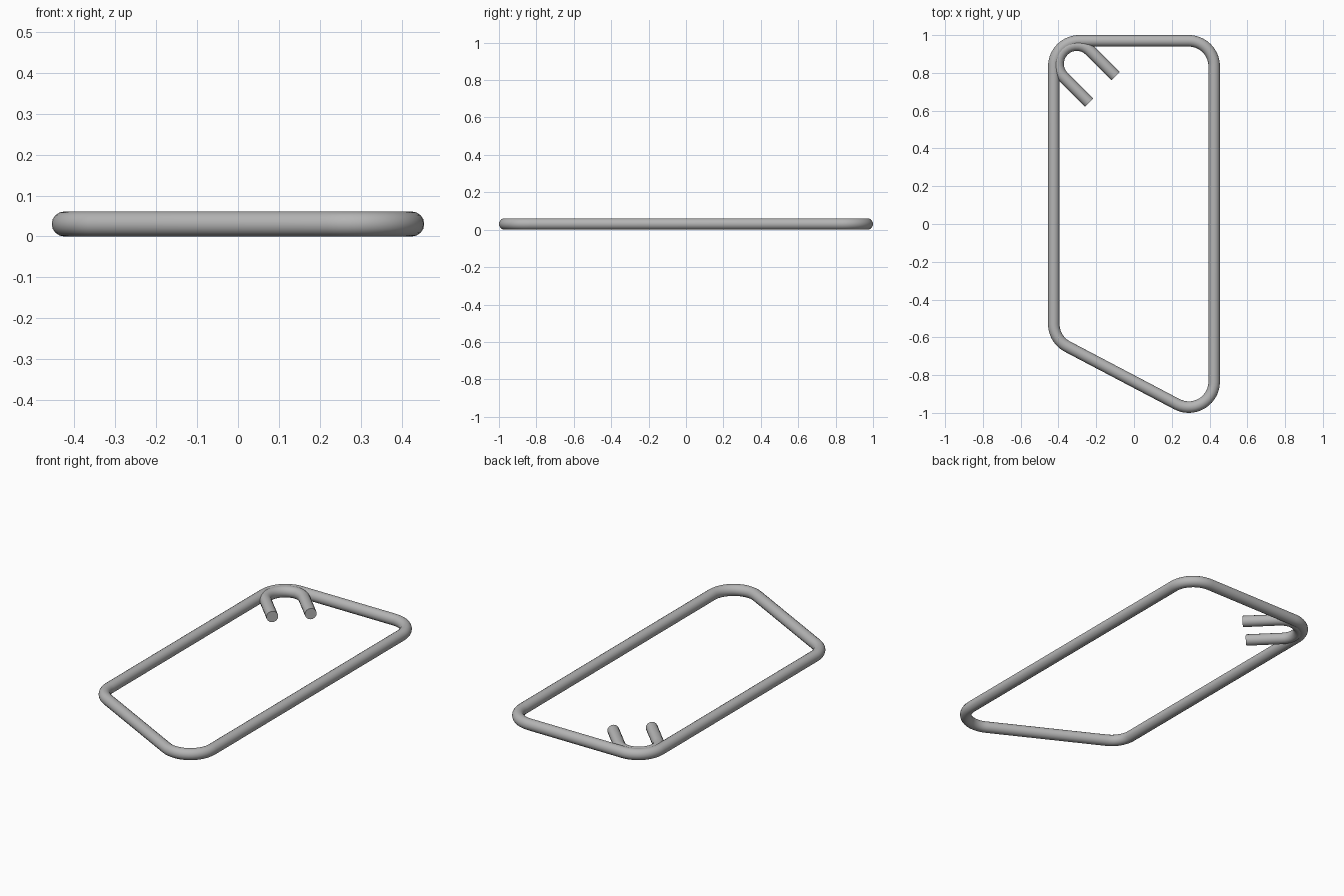
import bpy
from math import cos, sin, radians, atan2, degrees

cube = bpy.data.objects.get("Cube")
if cube:
    bpy.data.objects.remove(cube, do_unlink=True)

ROD = 0.0305      # rod radius
BEND = 0.1345     # centreline radius of the frame corners
STEPS = 14

steel = bpy.data.materials.new("grey steel")
steel.use_nodes = True
grey = (0.46, 0.46, 0.46, 1)
steel.diffuse_color = grey
steel.node_tree.nodes["Principled BSDF"].inputs["Base Color"].default_value = grey


def arc(cx, cy, r, start, end):
    angles = [radians(start + (end - start) * i / STEPS) for i in range(STEPS + 1)]
    return [(cx + r * cos(a), cy + r * sin(a)) for a in angles]


def rod(name, path, closed):
    """Sweep a round bar along a flat path."""
    curve = bpy.data.curves.new(name, "CURVE")
    curve.dimensions = "3D"
    curve.bevel_depth = ROD
    curve.bevel_resolution = 6
    curve.use_fill_caps = not closed
    spline = curve.splines.new("POLY")
    spline.points.add(len(path) - 1)
    for point, (x, y) in zip(spline.points, path):
        point.co = (x, y, ROD, 1)
    spline.use_cyclic_u = closed
    obj = bpy.data.objects.new(name, curve)
    bpy.context.collection.objects.link(obj)
    bpy.ops.object.select_all(action="DESELECT")
    obj.select_set(True)
    bpy.context.view_layer.objects.active = obj
    bpy.ops.object.convert(target="MESH")
    obj = bpy.context.view_layer.objects.active
    obj.data.materials.clear()
    obj.data.materials.append(steel)
    bpy.ops.object.shade_smooth_by_angle(angle=radians(40))


# Closed frame: four rounded corners, with a slanted front bar
cx, cy, front_left_y = 0.29, 0.835, -0.53
slant = degrees(atan2(front_left_y + cy, 2 * cx))
frame = (arc(cx, cy, BEND, 0, 90)
         + arc(-cx, cy, BEND, 90, 180)
         + arc(-cx, front_left_y, BEND, 180, 270 - slant)
         + arc(cx, -cy, BEND, 270 - slant, 360))
rod("frame_bar", frame, True)

# U-shaped hook nested in the back corner, legs pointing diagonally inward
leg = 0.135
bend = arc(-0.303, 0.848, 0.099, 45, 225)
tips = [(x + leg, y - leg) for x, y in (bend[0], bend[-1])]
rod("corner_hook", [tips[0]] + bend + [tips[1]], False)
